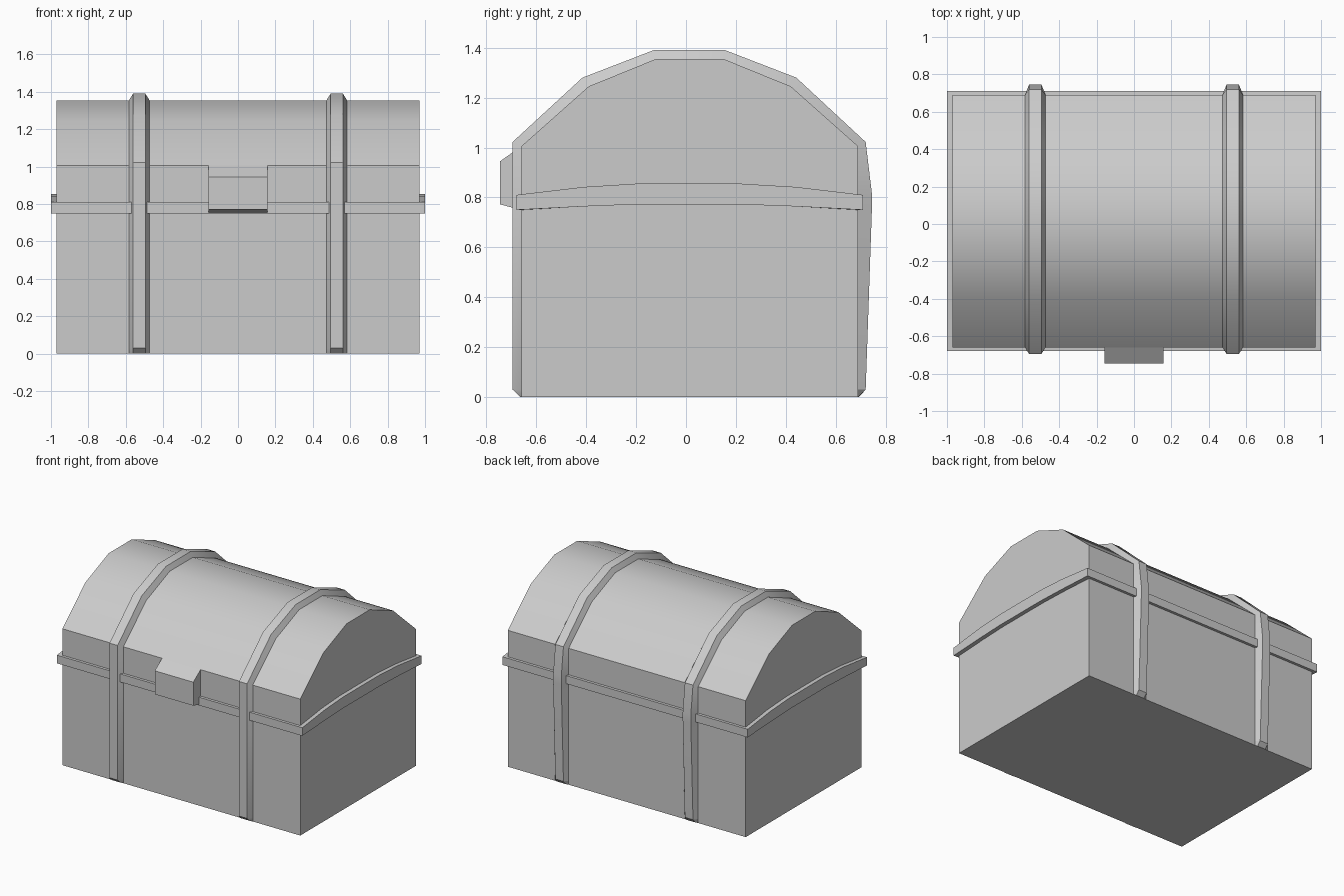
import bpy, bmesh, math

if "Cube" in bpy.data.objects:
    bpy.data.objects.remove(bpy.data.objects["Cube"])


def loft(name, rings, closed=False, location=(0, 0, 0)):
    """Skin matching rings of points; cap the ends unless the loft is closed."""
    bm = bmesh.new()
    loops = [[bm.verts.new(p) for p in r] for r in rings]
    n = len(rings[0])
    pairs = list(zip(loops, loops[1:]))
    if closed:
        pairs.append((loops[-1], loops[0]))
    else:
        bm.faces.new(loops[0])
        bm.faces.new(loops[-1])
    for a, b in pairs:
        for i in range(n):
            j = (i + 1) % n
            bm.faces.new((a[i], a[j], b[j], b[i]))
    bmesh.ops.recalc_face_normals(bm, faces=bm.faces[:])
    mesh = bpy.data.meshes.new(name)
    bm.to_mesh(mesh)
    bm.free()
    mesh.shade_smooth()
    mesh.set_sharp_from_angle(angle=math.radians(30))
    ob = bpy.data.objects.new(name, mesh)
    ob.location = location
    bpy.context.collection.objects.link(ob)
    return ob


def prism(name, profile, half_width):
    """Extrude a (y, z) profile along x."""
    return loft(name, [[(x, y, z) for y, z in profile] for x in (-half_width, half_width)])


# Chest body with faceted barrel lid
prism("chest_body", [(-0.66, 0), (0.69, 0), (0.69, 1.005), (0.42, 1.245), (0.15, 1.355),
                     (-0.12, 1.355), (-0.39, 1.245), (-0.66, 1.005)], 0.97)

# Lock plate on the front
prism("lock", [(-0.655, 0.75), (-0.655, 1.005), (-0.66, 1.005), (-0.745, 0.945),
               (-0.745, 0.772), (-0.66, 0.75)], 0.157)

# Belt around the seam, arched along the two ends: y outer, y inner, bottom, top
stations = [(-0.68, -0.66, 0.75, 0.81), (-0.41, -0.41, 0.764, 0.842), (-0.2, -0.2, 0.772, 0.855),
            (0.22, 0.22, 0.772, 0.855), (0.44, 0.44, 0.764, 0.842), (0.71, 0.69, 0.75, 0.81)]


def belt_ring(side, s):
    yo, yi, zb, zt = s
    return [(side * 1.0, yo, zb), (side * 1.0, yo, zt), (side * 0.97, yi, zt), (side * 0.97, yi, zb)]


loft("belt", [belt_ring(1, s) for s in stations] + [belt_ring(-1, s) for s in reversed(stations)],
     closed=True)

# Straps with bevelled sides, bulging at the back hinge: inner (y, z), outer (y, z)
strap_path = [((-0.66, 0), (-0.663, 0)), ((-0.66, 0.03), (-0.695, 0.03)),
              ((-0.66, 1.005), (-0.695, 1.022)), ((-0.39, 1.245), (-0.415, 1.28)),
              ((-0.12, 1.355), (-0.13, 1.39)), ((0.15, 1.355), (0.157, 1.39)),
              ((0.42, 1.245), (0.442, 1.28)), ((0.69, 1.005), (0.72, 1.022)),
              ((0.69, 0.815), (0.745, 0.815)), ((0.69, 0.755), (0.745, 0.755)),
              ((0.69, 0.03), (0.72, 0.03)), ((0.69, 0), (0.693, 0))]
for label, x in (("left", -0.528), ("right", 0.528)):
    loft(label + "_strap", [[(-0.055, *i), (-0.033, *o), (0.033, *o), (0.055, *i)]
                            for i, o in strap_path], location=(x, 0, 0))
